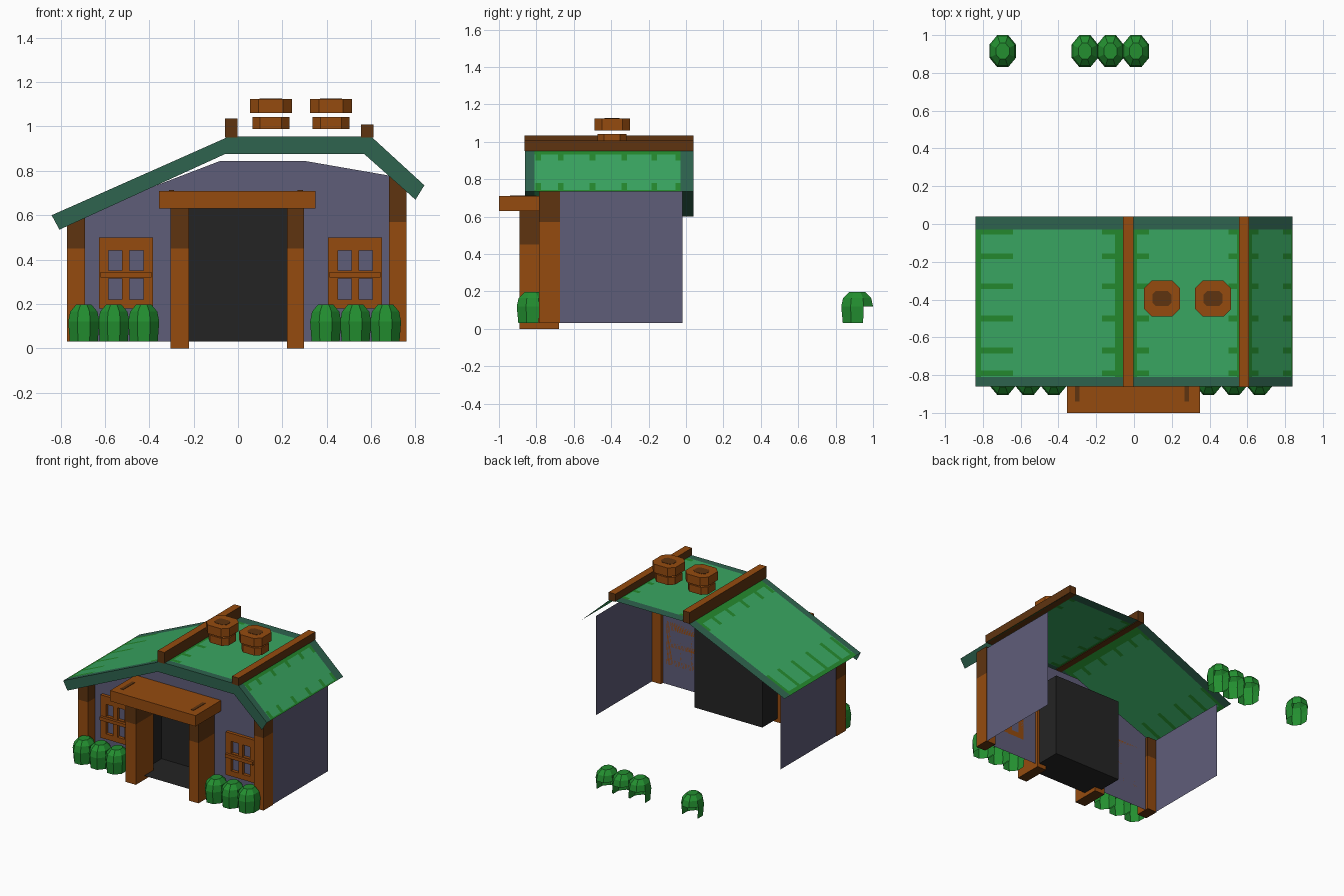
import bpy, bmesh, math

if "Cube" in bpy.data.objects:
    bpy.data.objects.remove(bpy.data.objects["Cube"])


def mat(name, r, g, b):
    lin = lambda c: ((c / 255 + 0.055) / 1.055) ** 2.4 if c > 10 else c / 255 / 12.92
    m = bpy.data.materials.new(name)
    m.diffuse_color = (lin(r), lin(g), lin(b), 1)
    m.use_nodes = True
    m.node_tree.nodes["Principled BSDF"].inputs["Base Color"].default_value = m.diffuse_color
    return m


WALL = mat("slate wall", 95, 93, 121)
BROWN = mat("brown wood", 149, 75, 15)
DARKB = mat("dark wood", 95, 52, 16)
ROOF = mat("roof green", 57, 166, 97)
MOSS = mat("moss green", 36, 137, 45)
TRIM = mat("trim teal", 46, 99, 78)
BUSH = mat("bush green", 35, 143, 48)
BLACK = mat("doorway black", 36, 36, 36)


def finish(name, bm, mats, rule=None, solid=True):
    if solid:
        bmesh.ops.recalc_face_normals(bm, faces=bm.faces)
    bm.normal_update()
    if rule:
        for f in bm.faces:
            f.material_index = rule(f.calc_center_median(), f.normal)
    me = bpy.data.meshes.new(name)
    bm.to_mesh(me)
    bm.free()
    for m in mats:
        me.materials.append(m)
    ob = bpy.data.objects.new(name, me)
    bpy.context.collection.objects.link(ob)
    return ob


def sheet(name, polys, m):
    bm = bmesh.new()
    for p in polys:
        bm.faces.new([bm.verts.new(v) for v in p])
    return finish(name, bm, [m], solid=False)


def box(name, x, y, z, mats, rule=None, split=None):
    bm = bmesh.new()
    bmesh.ops.create_cube(bm, size=1)
    for v in bm.verts:
        v.co = [(a[0] + a[1]) / 2 + c * (a[1] - a[0]) for a, c in zip((x, y, z), v.co)]
    if split:
        bmesh.ops.bisect_plane(bm, geom=bm.verts[:] + bm.edges[:] + bm.faces[:],
                               plane_co=(0, 0, split), plane_no=(0, 0, 1))
    return finish(name, bm, mats, rule)


def post(name, x, y, z, split):
    # light below the split, dark above and underneath
    box(name, x, y, z, [BROWN, DARKB],
        lambda c, n: int(c.z > split or n.z < -0.5), split)


# Walls: open at the back, doorway cut out of the front
FY, BY = -0.70, -0.02
sheet("front_wall", [[(x, FY, z) for x, z in (
    (-.77, .03), (-.28, .03), (-.28, .65), (.28, .65), (.28, .03), (.76, .03),
    (.76, .765), (.30, .845), (-.08, .845), (-.77, .58))]], WALL)
sheet("left_wall", [[(-.765, BY, .03), (-.765, FY, .03), (-.765, FY, .60), (-.765, BY, .60)]], WALL)
sheet("right_wall", [[(.755, FY, .03), (.755, BY, .03), (.755, BY, .77), (.755, FY, .77)]], WALL)

# Dark doorway alcove, open towards the front
w, d, lo, hi = .28, -.50, .03, .65
sheet("doorway_alcove", [
    [(-w, d, lo), (w, d, lo), (w, d, hi), (-w, d, hi)],
    [(-w, FY, lo), (-w, d, lo), (-w, d, hi), (-w, FY, hi)],
    [(w, d, lo), (w, FY, lo), (w, FY, hi), (w, d, hi)],
    [(-w, -.79, lo), (w, -.79, lo), (w, d, lo), (-w, d, lo)],
    [(-w, d, hi), (w, d, hi), (w, FY, hi), (-w, FY, hi)]], BLACK)

# Corner posts, door posts and porch lintel
post("left_corner_post", (-.77, -.69), (-.785, -.675), (.03, .60), .45)
post("right_corner_post", (.68, .76), (-.785, -.675), (.03, .78), .57)
post("left_door_post", (-.305, -.22), (-.89, -.68), (0, .63), .45)
post("right_door_post", (.22, .297), (-.89, -.68), (0, .63), .45)
box("porch_lintel", (-.355, .35), (-1.0, -.70), (.63, .71), [BROWN, DARKB],
    lambda c, n: int(n.z < -0.5))
for x in (-.30, .28):
    box("lintel_groove", (x - .012, x + .012), (-.94, -.80), (.708, .713), [DARKB])


# Windows built of frame bars
def window(cx):
    for dx, h in ((-.10, .022), (0, .017), (.10, .022)):
        box("window_stile", (cx + dx - h, cx + dx + h), (-.725, FY), (.18, .50), [BROWN])
    for z0, z1 in ((.18, .22), (.315, .35), (.44, .50)):
        box("window_rail", (cx - .12, cx + .12), (-.724, FY), (z0, z1), [BROWN])
    box("window_bar", (cx - .115, cx + .115), (-.745, -.72), (.32, .345), [BROWN])


window(-.505)
window(.528)

# Roof panels, cut into strips so trim and moss drips are painted faces
DRIPS = [-.79, -.67, -.50, -.33, -.17, -.04]
YCUTS = sorted({-.86, -.81, -.03, .04} | {round(y + s, 3) for y in DRIPS for s in (-.015, .015)
                                          if -.81 < y + s < -.03})


def roof_panel(name, a, b, left, right):
    # left/right: (solid moss edge, drip length) measured along x
    xs = sorted({a[0], a[0] + left[0], a[0] + left[1],
                 b[0] - right[1], b[0] - right[0], b[0]})
    zat = lambda x: a[1] + (b[1] - a[1]) * (x - a[0]) / (b[0] - a[0])
    bm = bmesh.new()
    grid = [[bm.verts.new((x, y, zat(x))) for y in YCUTS] for x in xs]
    for i in range(len(xs) - 1):
        for j in range(len(YCUTS) - 1):
            bm.faces.new((grid[i][j], grid[i + 1][j], grid[i + 1][j + 1], grid[i][j + 1]))

    def rule(c, n):
        if c.y < -.81 or c.y > -.03:
            return 2
        l, r = c.x - a[0], b[0] - c.x
        drip = any(abs(c.y - y) < .016 for y in DRIPS)
        return int(l < left[0] or r < right[0] or (drip and (l < left[1] or r < right[1])))
    return finish(name, bm, [ROOF, MOSS, TRIM], rule, solid=False)


TOP = [(-.84, .60), (-.04, .955), (.60, .955), (.84, .735)]
LOW = [(-.805, .535), (-.06, .875), (.57, .875), (.80, .67)]
roof_panel("left_roof", TOP[0], TOP[1], (.03, .20), (.06, .13))
roof_panel("flat_roof", TOP[1], TOP[2], (.055, .12), (.055, .10))
roof_panel("right_roof", TOP[2], TOP[3], (.025, .06), (.008, .05))
sheet("front_fascia", [[(p[0], -.86, p[1]) for p in (LOW[i], LOW[i + 1], TOP[i + 1], TOP[i])]
                       for i in range(3)], TRIM)

# Ridge beams: light on top, dark on the sides
for n, x, z in (("left_ridge_beam", (-.058, -.003), 1.035), ("right_ridge_beam", (.555, .61), 1.008)):
    box(n, x, (-.863, .04), (.95, z), [BROWN, DARKB], lambda c, nn: int(nn.z < 0.5))


# Chimneys: chamfered blocks with a dark flue
def block(name, cx, cy, hx, hy, ch, z0, z1, m):
    bm = bmesh.new()
    pts = []
    for sx, sy, flip in ((1, 1, 0), (-1, 1, 1), (-1, -1, 0), (1, -1, 1)):
        p = [(sx * hx, sy * (hy - ch)), (sx * (hx - ch), sy * hy)]
        pts += p[::-1] if flip else p
    f = bm.faces.new([bm.verts.new((cx + x, cy + y, z0)) for x, y in pts])
    up = bmesh.ops.extrude_face_region(bm, geom=[f], use_keep_orig=True)["geom"]
    for v in up:
        if isinstance(v, bmesh.types.BMVert):
            v.co.z = z1
    return finish(name, bm, [m])


for cx in (.148, .419):
    block("chimney_base", cx, -.395, .083, .078, .035, .988, 1.043, BROWN)
    block("chimney_cap", cx, -.395, .095, .095, .04, 1.06, 1.124, BROWN)
    block("chimney_flue", cx, -.395, .05, .04, .018, 1.12, 1.126, DARKB)


# Bushes: low-poly domes, open at the lower back
def bush(cx, cy):
    bm = bmesh.new()
    n = 8
    rings = []
    for z, r in ((.03, .90), (.12, 1.0), (.165, .88), (.197, .5)):
        rings.append([bm.verts.new((cx + .07 * r * math.sin(math.tau * (k + .5) / n) / .924,
                                    cy + .085 * r * math.cos(math.tau * (k + .5) / n) / .924, z))
                      for k in range(n)])
    for a, b in zip(rings, rings[1:]):
        for k in range(n):
            bm.faces.new((a[k - 1], a[k], b[k], b[k - 1]))
    bm.faces.new(rings[-1])
    bmesh.ops.recalc_face_normals(bm, faces=bm.faces)
    gone = [f for f in bm.faces if f.calc_center_median().z < .1
            and f.calc_center_median().y > cy + .045]
    bmesh.ops.delete(bm, geom=gone, context='FACES')
    finish("bush", bm, [BUSH], solid=False)


for x in (-.695, -.56, -.425, .395, .53, .665):
    bush(x, -.82)
for x in (-.695, -.26, -.125, .01):
    bush(x, .915)
